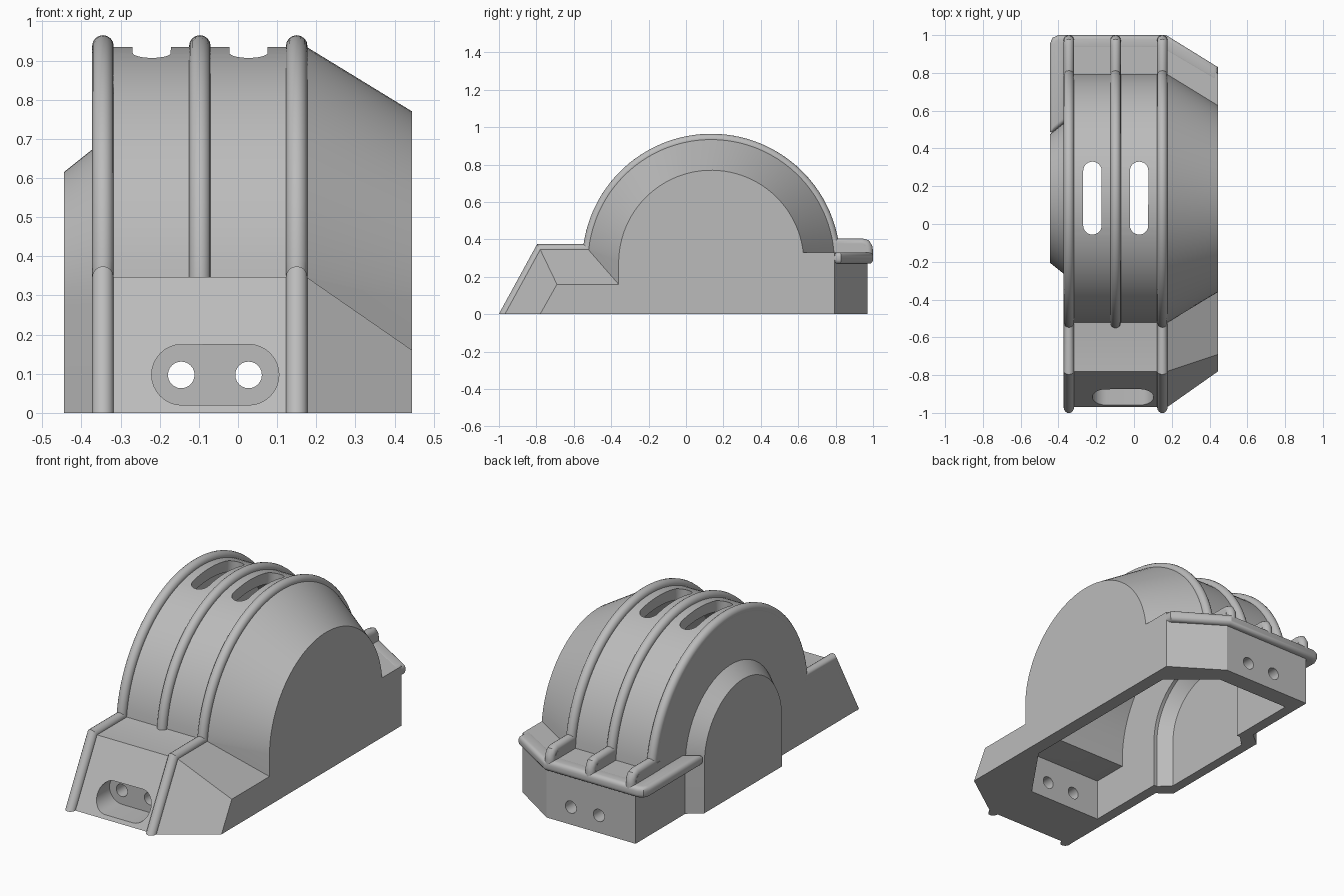
import bpy, bmesh, math
from mathutils import Vector

if "Cube" in bpy.data.objects:
    bpy.data.objects.remove(bpy.data.objects["Cube"])

CY, CZ, SEG = 0.135, 0.275, 48      # centre of the arched hood
grey = bpy.data.materials.new("cast grey")
grey.diffuse_color = (0.5, 0.5, 0.5, 1)
grey.use_nodes = True
grey.node_tree.nodes["Principled BSDF"].inputs["Base Color"].default_value = grey.diffuse_color


def make(name, bm):
    bmesh.ops.recalc_face_normals(bm, faces=bm.faces)
    me = bpy.data.meshes.new(name)
    bm.to_mesh(me)
    bm.free()
    me.materials.append(grey)
    ob = bpy.data.objects.new(name, me)
    bpy.context.collection.objects.link(ob)
    return ob


def loft(name, rings):
    """Closed rings of equal length joined into a capped solid."""
    bm = bmesh.new()
    rows = [[bm.verts.new(p) for p in ring] for ring in rings]
    n = len(rows[0])
    for a, b in zip(rows, rows[1:]):
        for i in range(n):
            j = (i + 1) % n
            bm.faces.new((a[i], a[j], b[j], b[i]))
    bm.faces.new(rows[0])
    bm.faces.new(rows[-1])
    return make(name, bm)


def arc(r, a0, a1, n=SEG):
    return [(CY + r * math.cos(a0 + (a1 - a0) * i / n),
             CZ + r * math.sin(a0 + (a1 - a0) * i / n)) for i in range(n + 1)]


def section(x, y0, y1, zf, r, zb, y2, zbot=0.0):
    """Side outline: front slope, front shelf, arch, back shelf, back wall."""
    a0 = math.pi - math.asin(max(0.02, (zf - CZ) / r))
    a1 = math.asin((zb - CZ) / r)
    pts = [(y0, zbot), (y1, zf)]
    pts.append((CY - r, zf) if zf < CZ else (CY - r + 0.002, zf - 0.0005))
    pts += arc(r, a0, a1) + [(y2, zb), (y2, zbot)]
    return [(x, y, z) for y, z in pts]


def arch(x, r, zbot=0.0):
    pts = [(CY - r, zbot)] + arc(r, math.pi, 0, 32) + [(CY + r, zbot)]
    return [(x, y, z) for y, z in pts]


def stadium(cx, cv, half, r, along, lo, hi, name):
    """Rounded slot solid; 'x' or 'v' is the long direction, pushed along y or z."""
    tall = along == 'z'
    pts = []
    for k in range(33):
        a = math.pi * (k if k < 17 else k - 1) / 16
        s = (half - r) * (1 if k < 17 else -1)
        u, v = r * math.sin(a) + s, r * math.cos(a)
        pts.append((cx + v, cv + u) if tall else (cx + u, cv + v))
    if tall:
        return loft(name, [[(p, q, t) for p, q in pts] for t in (lo, hi)])
    return loft(name, [[(p, t, q) for p, q in pts] for t in (lo, hi)])


def boolean(ob, other, op):
    m = ob.modifiers.new("cut", 'BOOLEAN')
    m.operation, m.solver, m.object = op, 'EXACT', other
    bpy.context.view_layer.objects.active = ob
    bpy.ops.object.modifier_apply(modifier=m.name)
    bpy.data.objects.remove(other)


def smooth(ob):
    bpy.ops.object.select_all(action='DESELECT')
    ob.select_set(True)
    bpy.context.view_layer.objects.active = ob
    bpy.ops.object.shade_smooth_by_angle(angle=math.radians(30))


# Hood: full section on the left, tapering to a smaller section on the right
full = dict(y0=-0.97, y1=-0.78, zf=0.347, r=0.66, zb=0.33, y2=0.97)
hood = loft("hood", [section(-0.37, **full), section(0.175, **full),
                     section(0.445, -0.78, -0.69, 0.16, 0.495, 0.33, 0.795)])

# Arched bulge on the left side
boolean(hood, loft("side_bulge", [arch(-0.34, 0.40), arch(-0.37, 0.40),
                                  arch(-0.445, 0.34)]), 'UNION')

# Hollow underside
inner = dict(y0=-0.67, y1=-0.67, zf=0.23, r=0.60, zb=0.28, y2=0.87, zbot=-0.1)
boolean(hood, loft("cavity", [section(-0.31, **inner), section(0.14, **inner),
        section(0.37, -0.34, -0.34, 0.1, 0.44, 0.28, 0.68, -0.1)]), 'DIFFERENCE')
boolean(hood, loft("bulge_cavity", [arch(-0.29, 0.34, -0.1), arch(-0.33, 0.34, -0.1),
                                    arch(-0.39, 0.28, -0.1)]), 'DIFFERENCE')

# Vent slots on top, bolt recess in front, bolt holes front to back
for x in (-0.22, 0.027):
    boolean(hood, stadium(x, 0.137, 0.193, 0.049, 'z', 0.6, 1.2, "slot"), 'DIFFERENCE')
boolean(hood, stadium(-0.058, 0.0975, 0.1625, 0.0775, 'y', -1.2, -0.81, "recess"),
        'DIFFERENCE')
for x in (-0.145, 0.027):
    ring = [(x + 0.034 * math.cos(k * math.pi / 12), 0.097 + 0.034 * math.sin(k * math.pi / 12))
            for k in range(24)]
    boolean(hood, loft("hole", [[(p, t, q) for p, q in ring] for t in (-1.2, 1.2)]),
            'DIFFERENCE')
smooth(hood)

# Rolled lip around the back
outline = [(0.445, 0.83), (0.17, 1.0), (-0.40, 1.0), (-0.431, 0.986), (-0.445, 0.955),
           (-0.445, 0.475), (-0.37, 0.535), (-0.34, 0.54), (-0.34, 0.92),
           (0.14, 0.92), (0.445, 0.74)]
lip = loft("back_lip", [[(x, y, z) for x, y in outline] for z in (0.27, 0.331)])
bev = lip.modifiers.new("round", 'BEVEL')
bev.width, bev.segments, bev.limit_method = 0.022, 4, 'ANGLE'
bev.angle_limit = math.radians(60)
bpy.context.view_layer.objects.active = lip
bpy.ops.object.modifier_apply(modifier="round")
smooth(lip)


def rib(name, x, path, r=0.0275):
    """Round bar swept along a path in the side plane, trimmed at the ground."""
    P = [Vector(p) for p in path]
    rings = []
    for i, p in enumerate(P):
        d0 = (p - P[max(i - 1, 0)]).normalized() if i else (P[1] - p).normalized()
        d1 = (P[i + 1] - p).normalized() if i < len(P) - 1 else d0
        t = (d0 + d1).normalized()
        nrm = Vector((-t.y, t.x)) / max(t.dot(d0), 0.5)
        rings.append([(x + r * math.cos(k * math.pi / 8),
                       p.x + nrm.x * r * math.sin(k * math.pi / 8),
                       p.y + nrm.y * r * math.sin(k * math.pi / 8)) for k in range(16)])
    ob = loft(name, rings)
    bm = bmesh.new()
    bm.from_mesh(ob.data)
    geom = bm.verts[:] + bm.edges[:] + bm.faces[:]
    bmesh.ops.bisect_plane(bm, geom=geom, plane_co=(0, 0, 0), plane_no=(0, 0, -1),
                           clear_outer=True)
    bmesh.ops.holes_fill(bm, edges=[e for e in bm.edges if e.is_boundary])
    bm.to_mesh(ob.data)
    bm.free()
    smooth(ob)


# Three ribs over the hood, ending in raised feet on the lip
R = 0.6625
tail = [(0.94, 0.378), (0.96, 0.372), (0.97, 0.355), (0.9725, 0.335), (0.9725, 0.30)]
a_end = math.asin((0.378 - CZ) / R)
front = [(-0.9974, -0.05), (-0.78, 0.347)]
a_flat = math.pi - math.asin((0.347 - CZ) / R)
for name, x, lead, a in (("left_rib", -0.345, front, a_flat),
                         ("middle_rib", -0.0975, [], math.pi),
                         ("right_rib", 0.15, front, a_flat)):
    rib(name, x, lead + arc(R, a, a_end) + tail)
    foot = [(0.76, 0.30), (0.76, 0.378), (0.94, 0.378), (0.965, 0.36), (0.9725, 0.30)]
    loft(name + "_foot", [[(x + s, y, z) for y, z in foot] for s in (-0.0275, 0.0275)])
